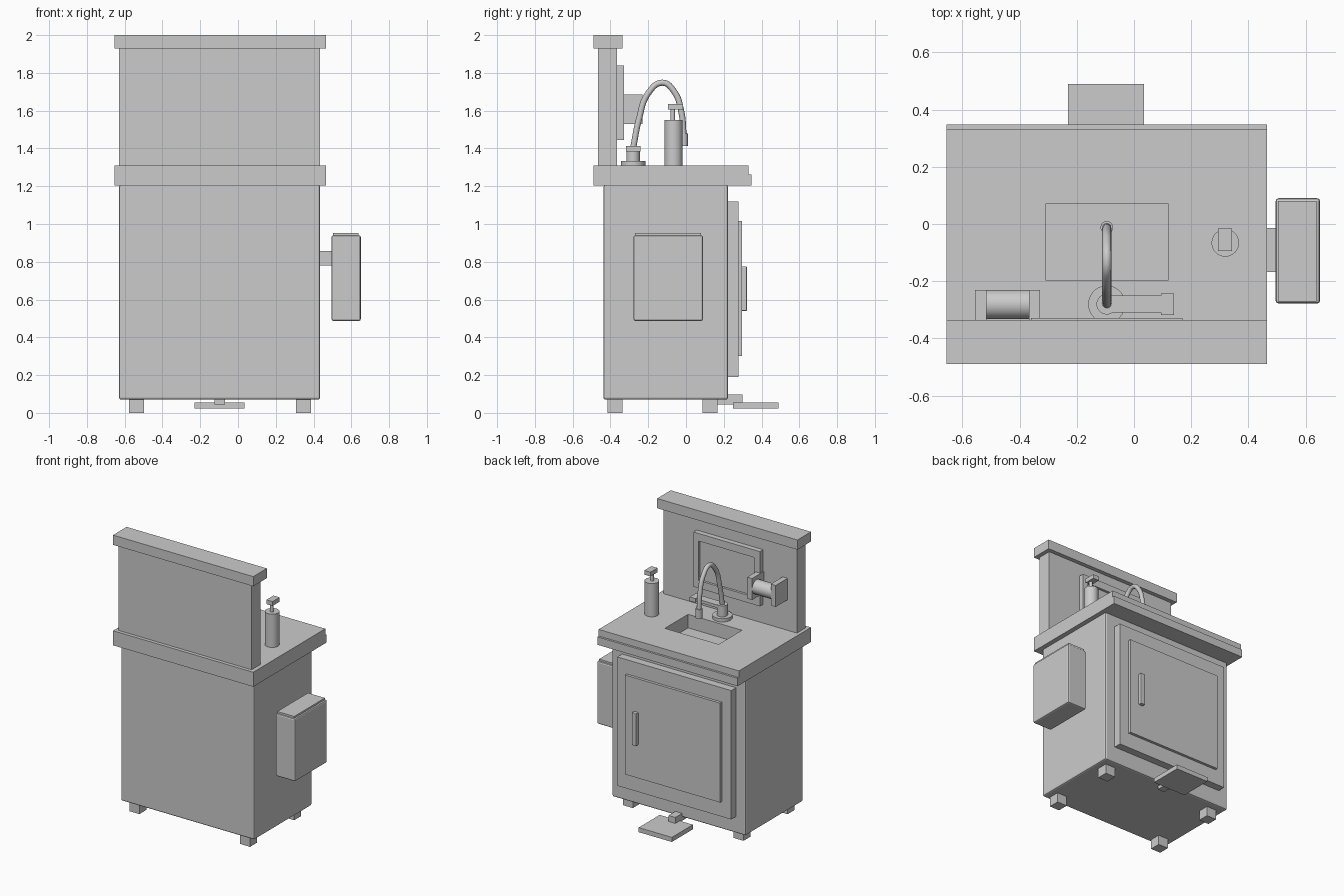
import bpy, bmesh
from mathutils import Matrix

if "Cube" in bpy.data.objects:
    bpy.data.objects.remove(bpy.data.objects["Cube"])


def box(name, x, y, z, bevel=0.0):
    """Box from (min, max) ranges, optionally with softened edges."""
    bm = bmesh.new()
    bmesh.ops.create_cube(bm, size=1)
    for v in bm.verts:
        v.co = [r[0] + (c + 0.5) * (r[1] - r[0]) for c, r in zip(v.co, (x, y, z))]
    mesh = bpy.data.meshes.new(name)
    bm.to_mesh(mesh)
    bm.free()
    ob = bpy.data.objects.new(name, mesh)
    bpy.context.collection.objects.link(ob)
    if bevel:
        mod = ob.modifiers.new("Bevel", 'BEVEL')
        mod.width = bevel
        mod.segments = 2
    return ob


def cylinder(name, r, depth, loc, axis='Z', sides=32):
    rot = (0, 1.570796, 0) if axis == 'X' else (0, 0, 0)
    bpy.ops.mesh.primitive_cylinder_add(vertices=sides, radius=r, depth=depth,
                                        location=loc, rotation=rot)
    ob = bpy.context.object
    ob.name = name
    bpy.ops.object.shade_smooth_by_angle()
    return ob


def upright(name, r, x, y, z0, z1):
    return cylinder(name, r, z1 - z0, (x, y, (z0 + z1) / 2))


def cut(ob, x, y, z):
    cutter = box(ob.name + "_cutter", x, y, z)
    cutter.hide_render = True
    cutter.hide_viewport = True
    cutter.display_type = 'WIRE'
    mod = ob.modifiers.new("Cut", 'BOOLEAN')
    mod.operation = 'DIFFERENCE'
    mod.solver = 'EXACT'
    mod.object = cutter


# Cabinet and feet
box("cabinet_body", (-.63, .435), (-.437, .222), (.07, 1.207), .011)
for side, x in (("left", -.577), ("right", .307)):
    for end, y in (("front", -.415), ("back", .088)):
        box(f"{end}_{side}_foot", (x, x + .08), (y, y + .08), (0, .08))

# Countertop with sink opening and edge lip
top = box("countertop", (-.655, .465), (-.49, .332), (1.205, 1.31))
cut(top, (-.31, .12), (-.195, .07), (1.212, 1.4))
box("countertop_lip", (-.655, .465), (.32, .347), (1.205, 1.262))

# Backsplash, cap and recessed mirror frame
box("backsplash", (-.63, .435), (-.465, -.365), (1.3, 1.94))
box("backsplash_cap", (-.655, .465), (-.49, -.335), (1.93, 2.0))
frame = box("mirror_frame", (-.36, .17), (-.37, -.328), (1.445, 1.84))
cut(frame, (-.315, .128), (-.345, -.2), (1.5, 1.785))

# Door with raised panel and handle
box("door", (-.555, .355), (.21, .277), (.19, 1.12))
box("door_panel", (-.48, .28), (.27, .297), (.3, 1.017))
box("door_handle", (.173, .208), (.29, .322), (.54, .775), .004)

# Foot pedal
box("pedal_arm", (-.125, -.07), (.165, .30), (.045, .098))
box("pedal_plate", (-.23, .035), (.25, .49), (.022, .055))

# Side dispenser box on a bracket
box("side_bracket", (.42, .5), (-.168, -.014), (.78, .857))
box("side_box", (.495, .65), (-.278, .09), (.487, .94), .01)
box("side_box_lid", (.503, .638), (-.27, .08), (.93, .953))

# Faucet base, lever and nozzle
fx, fy = -.095, -.28
upright("faucet_flange", .065, fx, fy, 1.30, 1.333)
upright("faucet_base", .036, fx, fy, 1.32, 1.412)
box("faucet_lever", (fx, .095), (fy - .03, fy + .03), (1.387, 1.408))
box("faucet_lever_tip", (.094, .14), (fy - .038, fy + .038), (1.383, 1.412))
upright("faucet_nozzle", .022, fx, -.012, 1.412, 1.48)

# Curved spout
curve = bpy.data.curves.new("faucet_spout", 'CURVE')
curve.dimensions = '3D'
curve.bevel_depth = .016
curve.bevel_resolution = 4
curve.resolution_u = 8
curve.use_fill_caps = True
path = [(-.28, 1.40), (-.25, 1.55), (-.2, 1.692), (-.125, 1.748),
        (-.062, 1.70), (-.025, 1.595), (-.012, 1.46)]
spline = curve.splines.new('BEZIER')
spline.bezier_points.add(len(path) - 1)
for p, (y, z) in zip(spline.bezier_points, path):
    p.co = (fx, y, z)
    p.handle_left_type = p.handle_right_type = 'AUTO'
bpy.context.collection.objects.link(bpy.data.objects.new("faucet_spout", curve))

# Soap dispenser
upright("soap_bottle", .048, .319, -.066, 1.30, 1.55)
upright("soap_neck", .012, .319, -.07, 1.54, 1.612)
box("soap_pump_head", (.294, .343), (-.095, -.015), (1.605, 1.636))

# Towel roll between two brackets
for side, x in (("left", -.555), ("right", -.367)):
    box(f"{side}_roll_bracket", (x, x + .039), (-.37, -.23), (1.53, 1.685))
cylinder("towel_roll", .051, .16, (-.442, -.281, 1.607), 'X')
